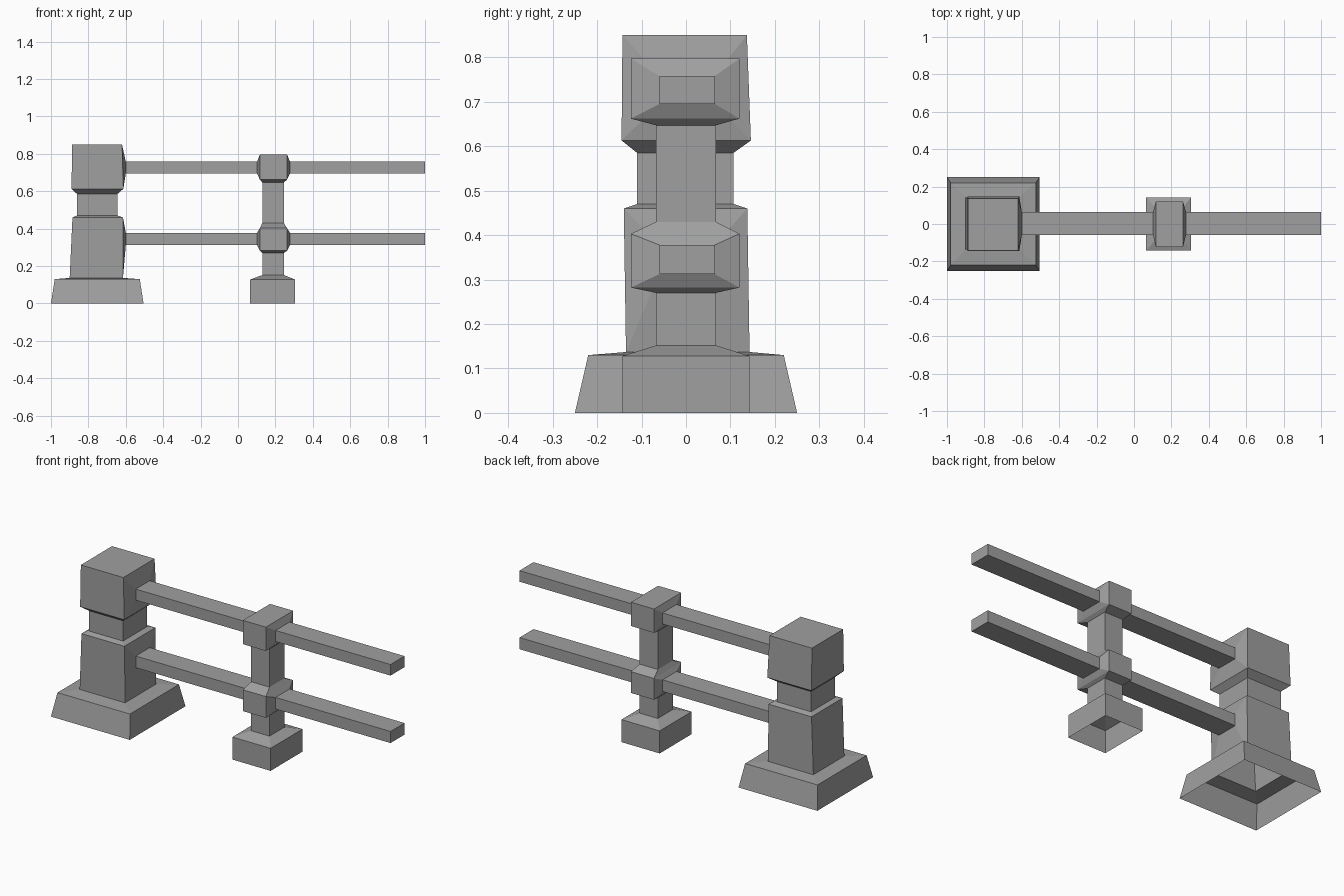
import bpy
import bmesh

cube = bpy.data.objects.get("Cube")
if cube:
    bpy.data.objects.remove(cube, do_unlink=True)

# One plain stone grey for everything
stone = bpy.data.materials.new("stone_grey")
stone.use_nodes = True
GREY = (0.35, 0.35, 0.35, 1)
stone.diffuse_color = GREY
stone.node_tree.nodes["Principled BSDF"].inputs["Base Color"].default_value = GREY

# Rail cross-section: y range, then the z range of each rail
RAIL_Y = (-0.06, 0.065)
RAILS = {"upper": (0.695, 0.758), "lower": (0.312, 0.378)}


def finish(name, bm):
    bmesh.ops.recalc_face_normals(bm, faces=bm.faces)
    mesh = bpy.data.meshes.new(name)
    bm.to_mesh(mesh)
    bm.free()
    mesh.materials.append(stone)
    obj = bpy.data.objects.new(name, mesh)
    bpy.context.collection.objects.link(obj)


def bridge(bm, a, b):
    """Join two four-corner loops with quads."""
    return [bm.faces.new((a[i], a[(i + 1) % 4], b[(i + 1) % 4], b[i]))
            for i in range(4)]


def post(name, rings, sockets):
    """Loft (x0, x1, y0, y1, z) rings, open below, capped on top.
    sockets: (ring index, side, x, rail) raises a side face to meet a rail."""
    bm = bmesh.new()
    loops = [[bm.verts.new(c) for c in
              ((x0, y0, z), (x1, y0, z), (x1, y1, z), (x0, y1, z))]
             for x0, x1, y0, y1, z in rings]
    walls = [bridge(bm, a, b) for a, b in zip(loops, loops[1:])]
    bm.faces.new(loops[-1])
    for level, side, x, rail in sockets:
        face = walls[level][side]
        outer = list(face.verts)
        bm.faces.remove(face)
        ya, yb = RAIL_Y if side == 1 else RAIL_Y[::-1]
        za, zb = RAILS[rail]
        inner = [bm.verts.new((x, y, z))
                 for y, z in ((ya, za), (yb, za), (yb, zb), (ya, zb))]
        bridge(bm, outer, inner)
    finish(name, bm)


def rail(name, x0, x1, z0, z1):
    bm = bmesh.new()
    y0, y1 = RAIL_Y
    ends = [[bm.verts.new((x, y, z)) for y, z in
             ((y0, z0), (y1, z0), (y1, z1), (y0, z1))] for x in (x0, x1)]
    bridge(bm, *ends)
    for end in ends:
        bm.faces.new(end)
    finish(name, bm)


# Heavy end post: flared plinth, lower block, neck and head
post("end_post", [
    (-1.0, -0.505, -0.25, 0.25, 0),
    (-0.98, -0.525, -0.22, 0.22, 0.13),
    (-0.90, -0.615, -0.135, 0.143, 0.137),
    (-0.885, -0.615, -0.14, 0.138, 0.46),
    (-0.86, -0.645, -0.11, 0.107, 0.47),
    (-0.86, -0.645, -0.11, 0.107, 0.585),
    (-0.89, -0.613, -0.145, 0.146, 0.613),
    (-0.887, -0.62, -0.143, 0.137, 0.85),
], [(2, 1, -0.60, "lower"), (6, 1, -0.60, "upper")])

# Slim middle post: footing, shaft and a collar around each rail
SHAFT = (0.13, 0.245, -0.067, 0.067)
COLLAR = (0.117, 0.262, -0.124, 0.12)
FOOT = (0.065, 0.305, -0.143, 0.143)
post("middle_post", [
    (*FOOT, 0), (*FOOT, 0.128), (*SHAFT, 0.152), (*SHAFT, 0.27),
    (*COLLAR, 0.282), (*COLLAR, 0.403),
    (*SHAFT, 0.43), (*SHAFT, 0.647),
    (*COLLAR, 0.662), (*COLLAR, 0.797),
], [(level, side, x, name)
    for level, name in ((4, "lower"), (8, "upper"))
    for side, x in ((1, 0.278), (3, 0.102))])

# Two rails, each in two spans
for height, (low, high) in RAILS.items():
    rail(height + "_rail_inner", -0.60, 0.102, low, high)
    rail(height + "_rail_outer", 0.278, 1.0, low, high)
